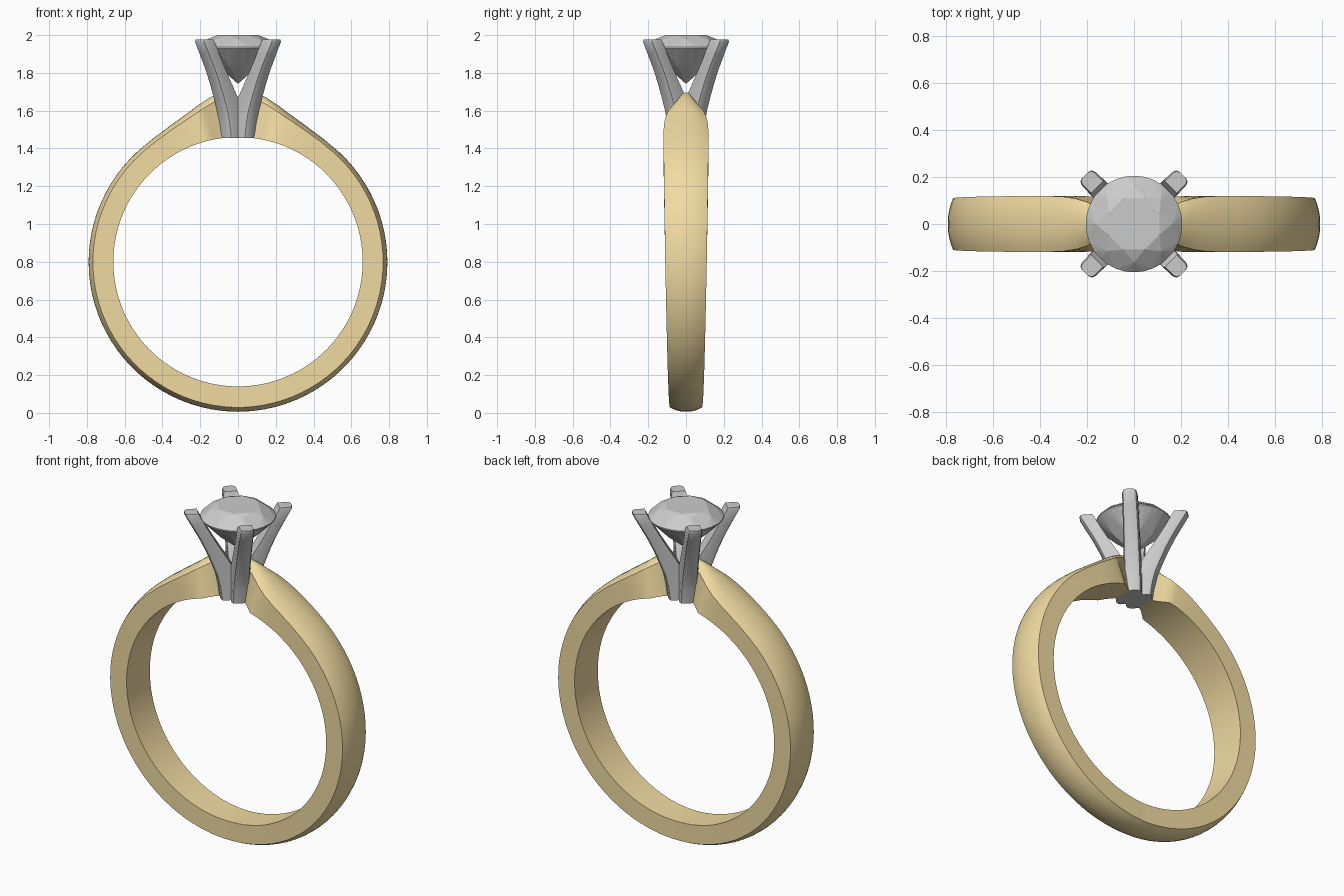
import bpy, bmesh
from math import sin, cos, pi, radians, sqrt

if "Cube" in bpy.data.objects:
    bpy.data.objects.remove(bpy.data.objects["Cube"])

gold = bpy.data.materials.new("gold")
gold.diffuse_color = (0.88, 0.71, 0.36, 1)
gold.use_nodes = True
gold.node_tree.nodes["Principled BSDF"].inputs["Base Color"].default_value = gold.diffuse_color


def finish(bm, name, angle=None, mat=None):
    bmesh.ops.recalc_face_normals(bm, faces=bm.faces[:])
    me = bpy.data.meshes.new(name)
    bm.to_mesh(me)
    bm.free()
    ob = bpy.data.objects.new(name, me)
    bpy.context.collection.objects.link(ob)
    if mat:
        me.materials.append(mat)
    if angle:
        bpy.ops.object.select_all(action='DESELECT')
        ob.select_set(True)
        bpy.context.view_layer.objects.active = ob
        bpy.ops.object.shade_smooth_by_angle(angle=radians(angle))
    return ob


def loft(bm, sections):
    rings = [[bm.verts.new(p) for p in s] for s in sections]
    n = len(rings[0])
    for a, b in zip(rings, rings[1:]):
        for i in range(n):
            j = (i + 1) % n
            bm.faces.new((a[i], a[j], b[j], b[i]))
    bm.faces.new(rings[0])
    bm.faces.new(rings[-1])


def lookup(keys, t):
    for a, b in zip(keys, keys[1:]):
        if t <= b[0]:
            f = (t - a[0]) / (b[0] - a[0])
            return [u + (v - u) * f for u, v in zip(a[1:], b[1:])]
    return keys[-1][1:]


# Shank: angle from top, crest radius, edge radius, inner and outer half width
CZ, INNER = 0.80, 0.66
shank_keys = [(5, .900, .870, .040, .035), (9, .886, .852, .066, .057),
              (14, .857, .825, .116, .093), (18, .834, .806, .118, .108),
              (23, .814, .789, .119, .117), (30, .797, .775, .119, .119),
              (38, .790, .769, .119, .119), (60, .790, .768, .116, .116),
              (90, .791, .768, .110, .110), (180, .794, .771, .085, .085)]


def shank_section(deg):
    crest, edge, wi, wo = lookup(shank_keys, min(deg, 360 - deg))
    prof = [(INNER, -wi), (INNER, wi)]
    for k in range(13):
        t = 1 - k / 6
        prof.append((edge + (crest - edge) * (1 - abs(t) ** 2.2), t * wo))
    a = radians(deg)
    return [(r * sin(a), y, CZ + r * cos(a)) for r, y in prof]


half = [5, 7, 9, 11.5, 14, 16, 18, 20.5, 23, 26, 30, 34] + list(range(38, 180, 4))
angles = half + [180] + [360 - d for d in reversed(half)]
bm = bmesh.new()
loft(bm, [shank_section(d) for d in angles])
finish(bm, "shank", 30, gold)

# Four flared prongs: height, inner reach, outer reach, half width
prong_keys = [(1.455, 0, .098, .048), (1.53, 0, .108, .047),
              (1.60, .01, .124, .046), (1.67, .046, .150, .045),
              (1.75, .095, .182, .044), (1.83, .143, .220, .043),
              (1.90, .182, .258, .042), (1.965, .216, .294, .041),
              (1.978, .222, .294, .036)]


def prong_section(z, ri, ro, w, q):
    c = .022
    prof = [(ri, -w), (ro - c, -w), (ro - c * .3, -w + c * .3), (ro, -w + c),
            (ro, w - c), (ro - c * .3, w - c * .3), (ro - c, w), (ri, w)]
    a = pi / 4 + q * pi / 2
    return [(r * cos(a) - t * sin(a), r * sin(a) + t * cos(a), z) for r, t in prof]


bm = bmesh.new()
for q in range(4):
    loft(bm, [prong_section(*k, q) for k in prong_keys])
finish(bm, "prong_setting", 35)

# Brilliant-cut stone, flat facets
bm = bmesh.new()


def ring(n, r, z, shift=0):
    return [bm.verts.new((r * cos((i + shift) * 2 * pi / n),
                          r * sin((i + shift) * 2 * pi / n), z)) for i in range(n)]


table = ring(8, .118, 2.0, .5)
star = ring(8, .162, 1.978)
top = ring(32, .205, 1.937)
low = ring(32, .205, 1.930)
mid = ring(8, .11, 1.832, .5)
tip = bm.verts.new((0, 0, 1.742))
bm.faces.new(table)
for i in range(8):
    j = (i + 1) % 8
    k = 4 * i
    g = [top[(k + d) % 32] for d in range(5)]
    h = [low[(k + d) % 32] for d in range(5)]
    bm.faces.new((table[i - 1], star[i], table[i]))
    bm.faces.new((star[i], g[2], table[i]))
    bm.faces.new((table[i], g[2], star[j]))
    for d in range(4):
        bm.faces.new((g[d], h[d], h[d + 1], g[d + 1]))
        bm.faces.new((star[i] if d < 2 else star[j], g[d], g[d + 1]))
        bm.faces.new((mid[i], h[d + 1], h[d]))
    bm.faces.new((mid[i - 1], h[0], mid[i]))
    bm.faces.new((mid[i - 1], mid[i], tip))
finish(bm, "gemstone")
